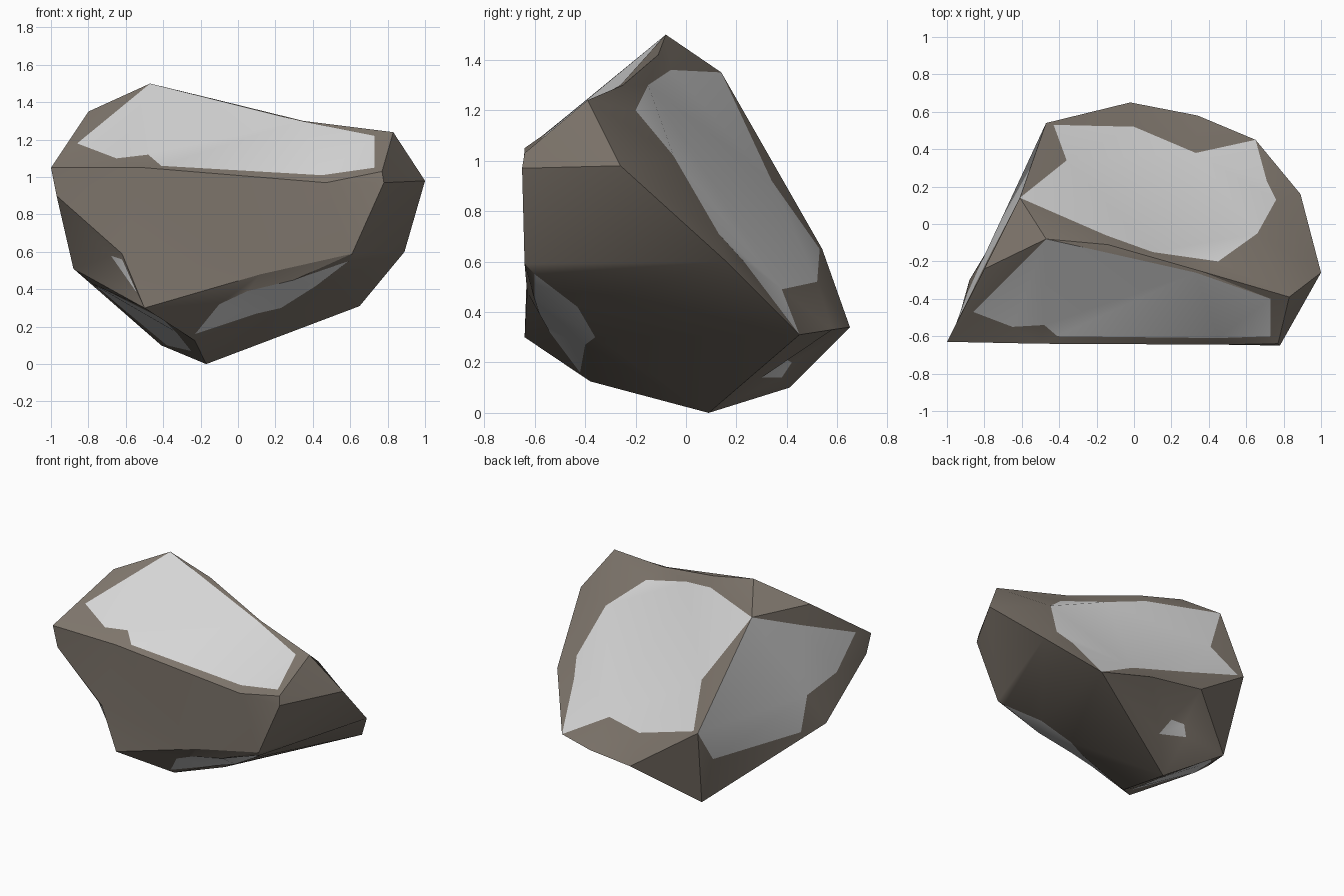
import bpy
import bmesh
import math
from mathutils import Vector
from mathutils.geometry import delaunay_2d_cdt, normal

if "Cube" in bpy.data.objects:
    bpy.data.objects.remove(bpy.data.objects["Cube"])


def material(name, colour):
    m = bpy.data.materials.new(name)
    m.diffuse_color = (*colour, 1.0)
    m.use_nodes = True
    m.node_tree.nodes["Principled BSDF"].inputs["Base Color"].default_value = m.diffuse_color
    return m


# Main corners of the boulder
corner = {
    "A": (-1, -.63, 1.05), "a": (-.97, -.62, .9), "B": (-.8, -.24, 1.35),
    "C": (-.47, -.08, 1.5), "T": (-.14, -.11, 1.42), "U": (.35, -.25, 1.3),
    "D": (.83, -.39, 1.24), "E": (1, -.26, .98), "F": (.77, -.64, 1.03),
    "f": (.78, -.65, .97), "V": (-.5, -.64, 1.05), "W": (.47, -.645, .97),
    "M": (.61, -.64, .59), "X": (.12, -.63, .48), "L": (-.5, -.64, .3),
    "S": (-.62, -.63, .59), "G": (.89, .16, .6), "H": (.65, .45, .31),
    "Q": (.34, .58, .33), "I": (-.02, .65, .34), "P": (-.47, .54, .65),
    "R": (-.61, .14, 1.35), "N": (-.88, -.3, .51), "K": (-.41, .41, .1),
    "J": (-.17, .09, 0), "O": (-.23, -.38, .125),
}

# Each side: loop of corners, then the outline of its pale patch (if any)
sides = [
    # front slope
    ("ABCTUDFWV", ["C", (-.86, -.47, 1.18), (-.65, -.55, 1.1), (-.48, -.54, 1.12),
                   (-.41, -.6, 1.06), (.45, -.61, 1.01), (.73, -.6, 1.05),
                   (.73, -.4, 1.22), (.33, -.26, 1.3)]),
    # back slope
    ("CTUDEGHQIPR", ["R", (-.15, -.06, 1.36), (.1, -.15, 1.3), (.45, -.2, 1.2),
                     (.66, -.05, 1.02), (.76, .13, .71), (.71, .23, .6), "H",
                     (.33, .38, .49), (0, .52, .52), (-.43, .53, .65),
                     (-.36, .34, .92)]),
    # left side
    ("BAaNKPR", ["R", (-.774, -.173, 1.22), (-.95, -.53, 1.08), (-.9, -.39, .84),
                 (-.81, -.19, .73), (-.79, -.15, .48), (-.49, .4, .42), "P"]),
    # right underside
    ("LXMGHJO", [(-.23, -.42, .16), (-.1, -.54, .32), (.05, -.58, .39),
                 (.3, -.6, .45), (.59, -.6, .55), (.42, -.43, .42),
                 (.23, -.36, .3), (.1, -.4, .27)]),
    # left underside
    ("NLOJK", [(-.78, -.32, .43), (-.4, -.5, .24), (-.33, -.35, .17),
               (-.25, -.05, .07), (-.38, .32, .1), (-.74, -.11, .4)]),
    # back underside
    ("HQIKJ", [(.04, .3, .14), (.02, .4, .21), (-.07, .42, .2), (-.12, .38, .14)]),
    # lower left notch
    ("aSLN", [(-.68, -.58, .58), (-.62, -.61, .56), (-.54, -.61, .38)]),
    # plain sides
    ("CBR", []), ("DFfE", []), ("fMGE", []), ("AVWFfMXLSa", []), ("IPK", []),
]

bm = bmesh.new()
corner_vert = {k: bm.verts.new(p) for k, p in corner.items()}


def add_side(loop, patch):
    """Triangulate one side of the rock with its patch outline cut into it."""
    verts = [corner_vert[k] for k in loop]
    outer = list(range(len(verts)))
    inner = []
    for p in patch:
        if isinstance(p, str):
            inner.append(loop.index(p))
        else:
            inner.append(len(verts))
            verts.append(bm.verts.new(p))
    n = normal([verts[i].co for i in outer])
    u = n.orthogonal().normalized()
    v = n.cross(u)
    flat = [Vector((w.co.dot(u), w.co.dot(v))) for w in verts]
    rings = [outer, inner] if inner else [outer]
    for ring in rings:
        area = sum(flat[a].cross(flat[b]) for a, b in zip(ring, ring[1:] + ring[:1]))
        if area < 0:
            ring.reverse()
    co, _, faces, source, _, origin = delaunay_2d_cdt(flat, [], rings, 1, 1e-5)
    level = sum(verts[i].co.dot(n) for i in outer) / len(outer)
    out = [verts[s[0]] if s else bm.verts.new(u * c.x + v * c.y + n * level)
           for c, s in zip(co, source)]
    for f, o in zip(faces, origin):
        if 0 in o:
            face = bm.faces.new([out[i] for i in f])
            face.material_index = 1 if 1 in o else 0


for loop, patch in sides:
    add_side(loop, patch)

loose = [v for v in bm.verts if not v.link_faces]
bmesh.ops.delete(bm, geom=loose, context='VERTS')
bmesh.ops.recalc_face_normals(bm, faces=bm.faces)

# Boulder object with its two colours
mesh = bpy.data.meshes.new("boulder")
bm.to_mesh(mesh)
bm.free()
mesh.materials.append(material("brown rock", (.21, .18, .15)))
mesh.materials.append(material("pale patch", (.68, .68, .68)))
boulder = bpy.data.objects.new("boulder", mesh)
bpy.context.collection.objects.link(boulder)
bpy.context.view_layer.objects.active = boulder
boulder.select_set(True)
bpy.ops.object.shade_smooth_by_angle(angle=math.radians(25))
